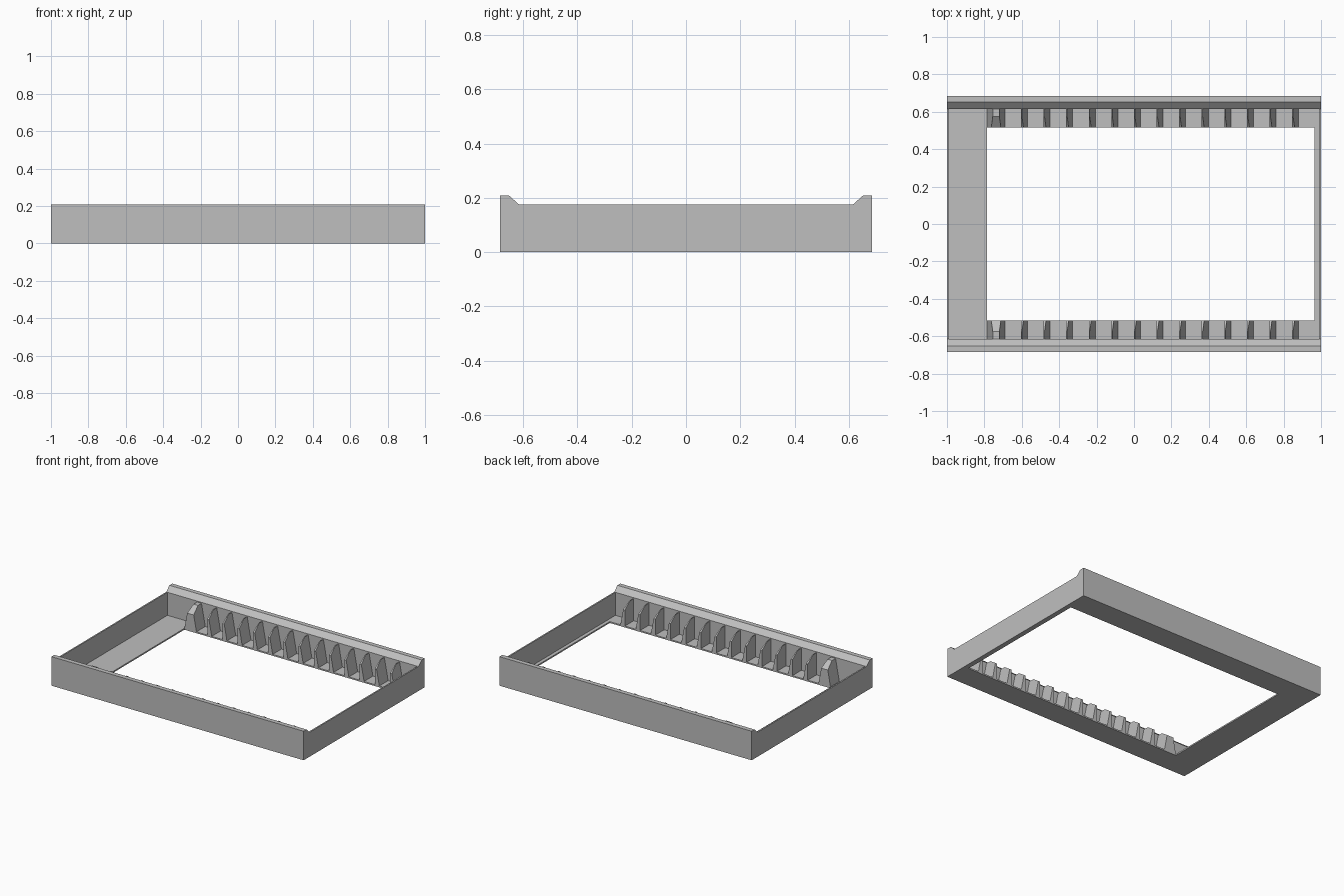
import bpy

cube = bpy.data.objects.get("Cube")
if cube:
    bpy.data.objects.remove(cube, do_unlink=True)

grey = bpy.data.materials.new("plain_grey")
grey.use_nodes = True
grey.diffuse_color = (0.52, 0.52, 0.52, 1)
grey.node_tree.nodes["Principled BSDF"].inputs["Base Color"].default_value = grey.diffuse_color

WIDTH, DEPTH = 1.0, 0.685      # half sizes
INNER, LEDGE = 0.615, 0.515    # rail inner face and ledge edge
WALL, FLOOR, SIDE_TOP, RAIL_TOP = 0.01, 0.01, 0.175, 0.208
OPEN_RIGHT, OPEN_LEFT = -0.785, 0.965


def loft(name, start, end):
    """Solid between two matching outlines."""
    n = len(start)
    faces = [tuple(range(n))[::-1], tuple(range(n, 2 * n))]
    faces += [(i, (i + 1) % n, (i + 1) % n + n, i + n) for i in range(n)]
    mesh = bpy.data.meshes.new(name)
    mesh.from_pydata(list(start) + list(end), [], faces)
    bm_fix(mesh)
    mesh.materials.append(grey)
    obj = bpy.data.objects.new(name, mesh)
    bpy.context.collection.objects.link(obj)
    return obj


def bm_fix(mesh):
    import bmesh
    bm = bmesh.new()
    bm.from_mesh(mesh)
    bmesh.ops.recalc_face_normals(bm, faces=bm.faces)
    bm.to_mesh(mesh)
    bm.free()


def box(name, x0, x1, y0, y1, z0, z1):
    def ring(z):
        return [(x0, y0, z), (x1, y0, z), (x1, y1, z), (x0, y1, z)]
    return loft(name, ring(z0), ring(z1))


# Tooth outline (y, z): upright front edge, then a chamfer up to the rail
TOOTH = [(INNER, FLOOR), (LEDGE, FLOOR), (LEDGE, 0.125), (0.575, 0.168), (INNER, 0.168)]


def tooth(name, side, x0, x1, lean0, lean1):
    """Tooth from x0 to x1 at the floor, its two sides leaning in with height."""
    def outline(x, lean):
        return [(x + lean * (z - FLOOR) / 0.158, side * y, z) for y, z in TOOTH]
    return loft(name, outline(x0, lean0), outline(x1, lean1))


# Long rails with a chamfered inner lip, their ledges and rows of teeth
for label, side in (("front", -1), ("back", 1)):
    rail = [(DEPTH, 0), (DEPTH, RAIL_TOP), (0.652, RAIL_TOP), (INNER, SIDE_TOP), (INNER, 0)]
    loft(label + "_rail",
         [(-WIDTH, side * y, z) for y, z in rail],
         [(WIDTH, side * y, z) for y, z in rail])
    ys = sorted((side * LEDGE, side * INNER))
    box(label + "_ledge", OPEN_RIGHT, OPEN_LEFT, *ys, 0, FLOOR)
    tooth(label + "_end_block", side, OPEN_RIGHT, -0.69, 0.03, -0.03)
    for i in range(1, 14):
        x = -0.69 + i * 0.1208
        tooth(f"{label}_tooth_{i}", side, x - 0.035, x, 0, -0.03)

# Thin end walls and the end floors
box("right_wall", -WIDTH, -WIDTH + WALL, -INNER, INNER, 0, SIDE_TOP)
box("left_wall", WIDTH - WALL, WIDTH, -INNER, INNER, 0, SIDE_TOP)
box("right_floor", -WIDTH + WALL, OPEN_RIGHT, -INNER, INNER, 0, FLOOR)
box("left_lip", OPEN_LEFT, WIDTH - WALL, -INNER, INNER, 0, FLOOR)
